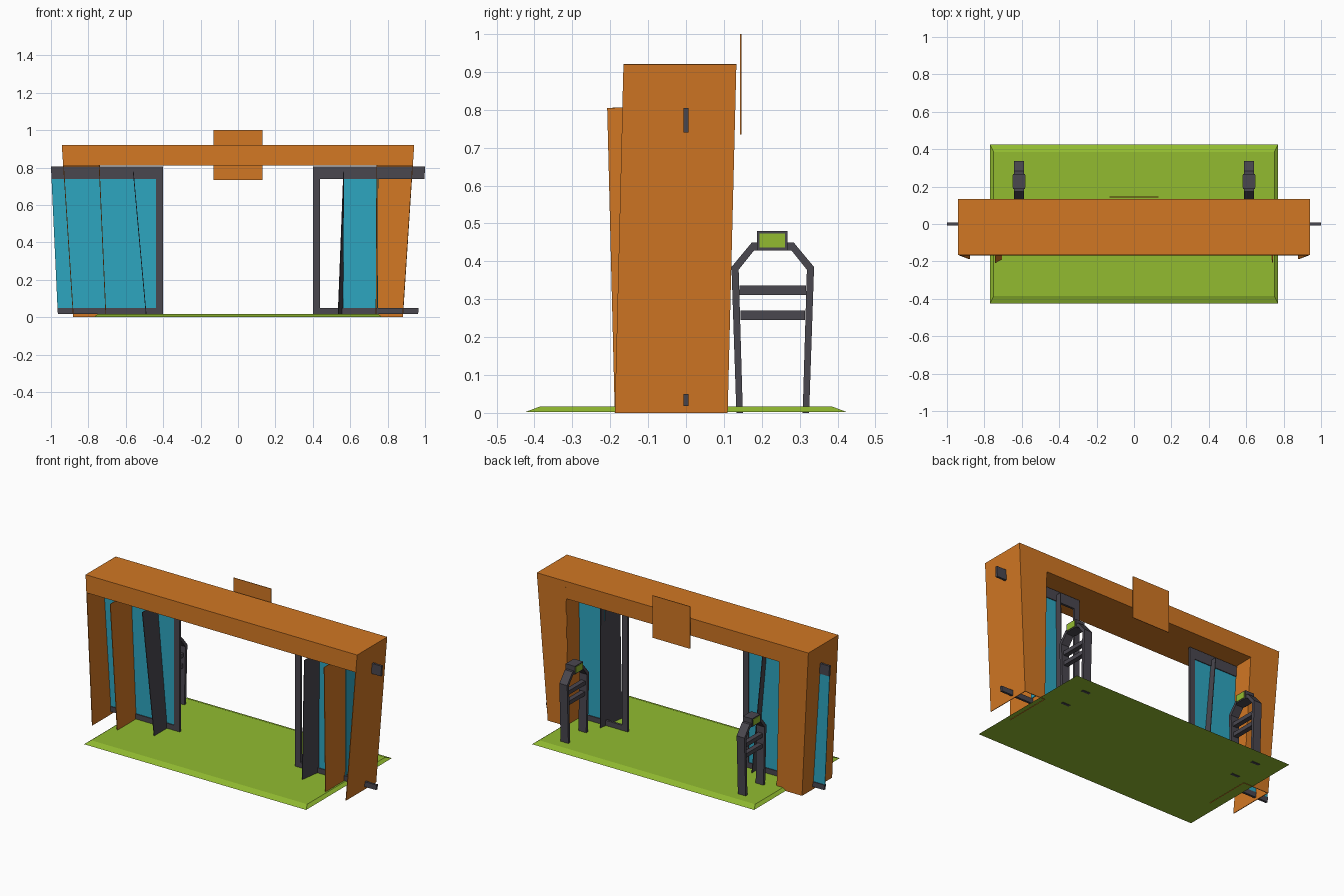
import bpy, bmesh

if "Cube" in bpy.data.objects:
    bpy.data.objects.remove(bpy.data.objects["Cube"])


def material(name, rgb):
    m = bpy.data.materials.new(name)
    m.diffuse_color = (*rgb, 1)
    m.use_nodes = True
    m.node_tree.nodes["Principled BSDF"].inputs["Base Color"].default_value = m.diffuse_color
    return m


ORANGE = material("orange", (0.64, 0.185, 0.017))
GREEN = material("lime_green", (0.287, 0.5, 0.03))
TEAL = material("teal_glass", (0.027, 0.38, 0.53))
DARK = material("dark_grey", (0.068, 0.063, 0.078))


def mesh_object(name, verts, faces, mat):
    me = bpy.data.meshes.new(name)
    me.from_pydata(verts, [], faces)
    bm = bmesh.new()
    bm.from_mesh(me)
    bmesh.ops.recalc_face_normals(bm, faces=bm.faces)
    bm.to_mesh(me)
    bm.free()
    me.materials.append(mat)
    ob = bpy.data.objects.new(name, me)
    bpy.context.collection.objects.link(ob)
    return ob


def prism(name, a, b, mat):
    """Solid between two matching loops of points."""
    n = len(a)
    faces = [list(range(n)), list(range(n, 2 * n))]
    faces += [[i, (i + 1) % n, n + (i + 1) % n, n + i] for i in range(n)]
    return mesh_object(name, a + b, faces, mat)


def loft(name, r0, z0, r1, z1, mat):
    """Box or frustum; r = (x0, x1, y0, y1) at each height."""
    def ring(r, z):
        return [(r[0], r[2], z), (r[1], r[2], z), (r[1], r[3], z), (r[0], r[3], z)]
    return prism(name, ring(r0, z0), ring(r1, z1), mat)


def plate(name, corners, mat, thick=0.004):
    """Thin four-cornered panel."""
    ob = mesh_object(name, corners, [(0, 1, 2, 3)], mat)
    mod = ob.modifiers.new("thickness", "SOLIDIFY")
    mod.thickness = thick
    mod.offset = 0
    return ob


# Floor mat with sloped edge
loft("floor_mat", (-0.77, 0.77, -0.425, 0.425), 0.002,
     (-0.75, 0.75, -0.385, 0.385), 0.017, GREEN)

# Lintel and the sign board behind it
loft("lintel", (-0.932, 0.932, -0.168, 0.13), 0.81,
     (-0.94, 0.94, -0.165, 0.133), 0.92, ORANGE)
plate("sign_board", [(-0.13, 0.145, 0.735), (0.13, 0.145, 0.735),
                     (0.13, 0.145, 1.0), (-0.13, 0.145, 1.0)], ORANGE)

for s, side in ((-1, "left"), (1, "right")):
    left = s < 0
    # inner wall foot, divider x at top front/bottom front/back
    foot = 0.706 if left else 0.738
    div_top, div_low = (0.56, 0.49) if left else (0.565, 0.535)
    div_back = div_low if left else 0.56

    # Column: outer, back and inner walls, open at the front
    plate(side + "_outer_wall", [(s * 0.94, -0.165, 0.92), (s * 0.94, 0.133, 0.92),
          (s * 0.88, 0.11, 0), (s * 0.88, -0.188, 0)], ORANGE)
    plate(side + "_back_wall", [(s * 0.94, 0.131, 0.92), (s * 0.742, 0.131, 0.92),
          (s * foot, 0.108, 0), (s * 0.88, 0.108, 0)], ORANGE)
    plate(side + "_inner_wall", [(s * 0.742, -0.208, 0.805), (s * 0.742, 0.128, 0.81),
          (s * foot, 0.108, 0), (s * foot, -0.188, 0)], ORANGE)

    # Dark divider fin
    plate(side + "_divider", [(s * div_top, -0.15, 0.78), (s * div_top, 0.04, 0.78),
          (s * div_back, 0.05, 0.003), (s * div_low, -0.13, 0.003)], DARK)

    # Door frame: top rail, bottom rail and inner stile
    def bar(name, x0, x1, z0, z1, x2=None):
        x2 = x1 if x2 is None else x2
        lo = sorted((s * x0, s * x1))
        hi = sorted((s * x0, s * x2))
        loft(side + name, (*lo, -0.007, 0.007), z0, (*hi, -0.007, 0.007), z1, DARK)
    bar("_top_rail", 0.40, 0.997, 0.74, 0.805, 1.0)
    bar("_bottom_rail", 0.40, 0.963, 0.018, 0.05, 0.966)
    bar("_door_stile", 0.40, 0.438, 0.018, 0.805)

    # Glass panels
    x_in = 0.438 if left else 0.562
    x_lo, x_hi = (0.965, 0.997) if left else (0.74, 0.74)
    plate(side + "_glass", [(s * x_in, 0, 0.05), (s * x_lo, 0, 0.05),
          (s * x_hi, 0, 0.74), (s * x_in, 0, 0.74)], TEAL)
    if not left:
        plate("right_return_glass", [(0.746, 0, 0.05), (0.746, 0.1, 0.05),
              (0.748, 0.115, 0.74), (0.748, 0, 0.74)], TEAL)

    # Stand behind each column: two bent legs, two cross bars and a head
    cx, cy = s * 0.615, 0.229
    leg = [(0.096, 0), (0.109, 0.385), (0.055, 0.45), (0.03, 0.45),
           (0.03, 0.43), (0.05, 0.428), (0.09, 0.378), (0.079, 0)]
    for t, end in ((-1, "_near_leg"), (1, "_far_leg")):
        prism(side + end, [(cx - 0.027, cy + t * y, z) for y, z in leg],
              [(cx + 0.027, cy + t * y, z) for y, z in leg], DARK)
    for i, (z, w) in enumerate(((0.245, 0.085), (0.311, 0.088))):
        r = (cx - 0.015, cx + 0.015, cy - w, cy + w)
        loft(f"{side}_cross_bar_{i + 1}", r, z, r, z + 0.025, DARK)
    r = (cx - 0.032, cx + 0.032, cy - 0.042, cy + 0.039)
    loft(side + "_stand_head", r, 0.429, r, 0.48, DARK)
    r = (cx - 0.035, cx + 0.035, cy - 0.035, cy + 0.032)
    loft(side + "_head_screen", r, 0.436, r, 0.474, GREEN)
